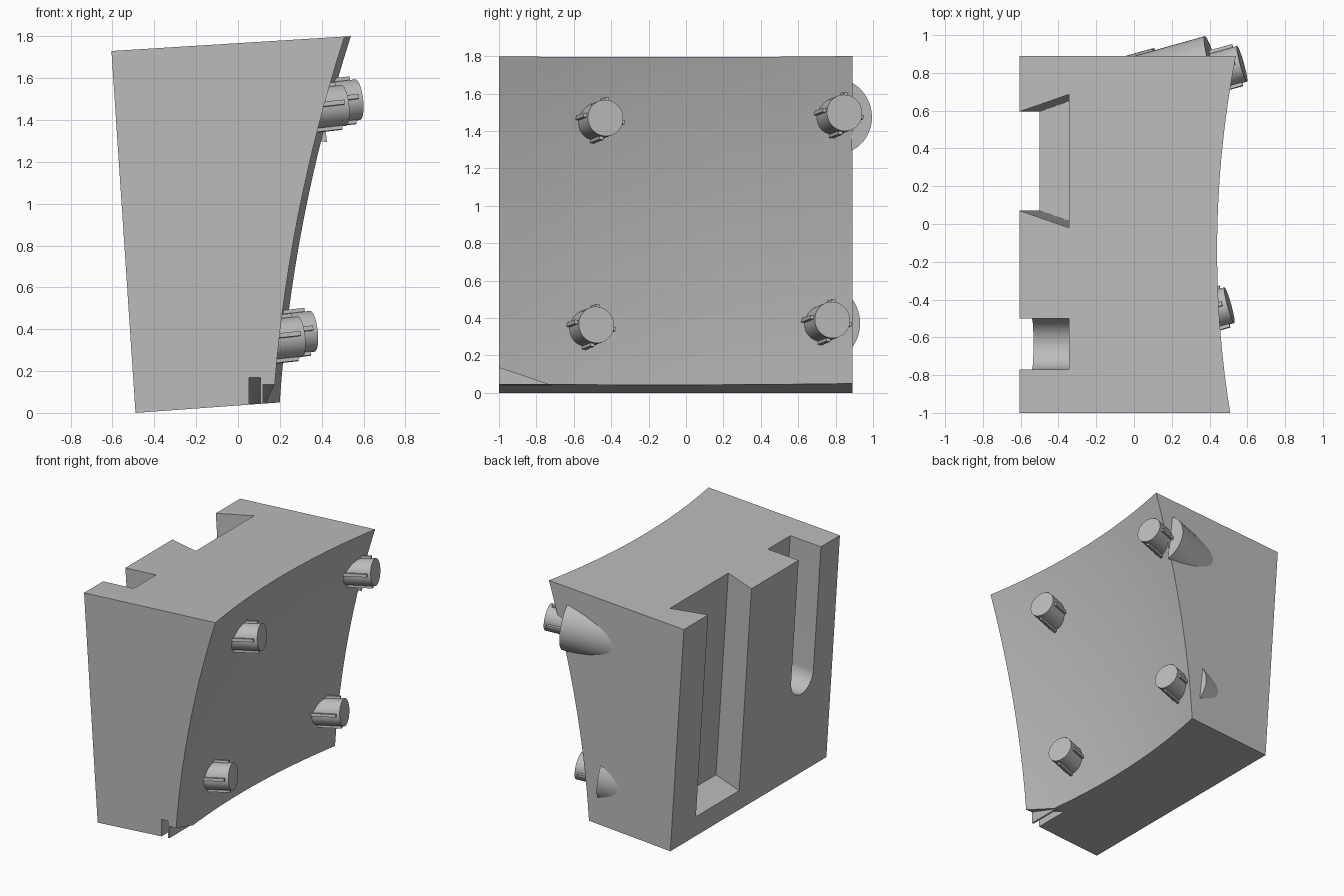
import bpy, bmesh, math
from mathutils import Vector

cube = bpy.data.objects.get("Cube")
if cube:
    bpy.data.objects.remove(cube, do_unlink=True)

grey = bpy.data.materials.new("plain_grey")
grey.use_nodes = True
grey.diffuse_color = (0.5, 0.5, 0.5, 1)
grey.node_tree.nodes["Principled BSDF"].inputs["Base Color"].default_value = grey.diffuse_color

FRONT, BACK, LEAN = -1.0, 0.89, 0.0665


def finish(name, bm):
    """Turn a bmesh into a grey object."""
    bmesh.ops.recalc_face_normals(bm, faces=bm.faces)
    mesh = bpy.data.meshes.new(name)
    bm.to_mesh(mesh)
    bm.free()
    mesh.materials.append(grey)
    obj = bpy.data.objects.new(name, mesh)
    bpy.context.collection.objects.link(obj)
    return obj


def smooth(obj):
    bpy.ops.object.select_all(action='DESELECT')
    obj.select_set(True)
    bpy.context.view_layer.objects.active = obj
    bpy.ops.object.shade_smooth_by_angle(angle=math.radians(30))


def hull(name, points):
    """Convex solid around the points, used as a cutter."""
    bm = bmesh.new()
    for p in points:
        bm.verts.new(p)
    bmesh.ops.convex_hull(bm, input=bm.verts)
    bmesh.ops.dissolve_limit(bm, angle_limit=0.01, verts=bm.verts, edges=bm.edges)
    return finish(name, bm)


def leaning(depth, y, z):
    """Point measured inward from the leaning flat side."""
    return (-0.49 - LEAN * z + depth, y, z + LEAN * depth)


def curved_x(y, z):
    """Hollow curved side of the block."""
    h = z - 0.05
    return 0.1 + 0.0674 * h + 0.0725 * h * h + 0.0938 * (y + 0.14) ** 2


# Block: rings from front to back, each with one curved side
def ring(y, steps=16):
    pts = [(-0.49, y, 0)]
    for j in range(steps + 1):
        z = 0.05 + 1.75 * j / steps
        x = curved_x(y, z)
        if j == 0:
            z = 0.0725 * (x + 0.49)
        elif j == steps:
            z = 1.73 + 0.062 * (x + 0.605)
        pts.append((x, y, z))
    return pts + [(-0.605, y, 1.73)]


bm = bmesh.new()
count = 24
rings = [[bm.verts.new(p) for p in ring(FRONT + (BACK - FRONT) * i / count)]
         for i in range(count + 1)]
for a, b in zip(rings, rings[1:]):
    for k in range(len(a)):
        n = (k + 1) % len(a)
        bm.faces.new((a[k], a[n], b[n], b[k]))
bm.faces.new(rings[0])
bm.faces.new(rings[-1])
bmesh.ops.dissolve_limit(bm, angle_limit=0.002, verts=bm.verts, edges=bm.edges)
block = finish("block", bm)

# Dovetail channel, open at the top
dovetail = []
for depth in (-0.1, 0.26):
    half = 0.262 + 0.35 * depth
    dovetail += [leaning(depth, 0.333 + s * half, z) for s in (-1, 1) for z in (0.155, 2)]

# Straight channel with a round lower end
round_slot = []
for depth in (-0.1, 0.26):
    round_slot += [leaning(depth, -0.635 + s * 0.135, 2) for s in (-1, 1)]
    for k in range(25):
        a = math.pi * k / 24
        round_slot.append(leaning(depth, -0.635 + 0.135 * math.cos(a), 0.77 - 0.135 * math.sin(a)))


# Broken lower front corner: tapering notches
def notch(x0, x1, top):
    return [(x, y, z) for x in (x0, x1)
            for y, z in ((-1.05, -0.1), (-1.05, top), (-1, top), (-0.72, 0.04), (-0.72, -0.1))]


cutters = [hull("dovetail_cutter", dovetail), hull("round_slot_cutter", round_slot),
           hull("inner_notch_cutter", notch(0.053, 0.107, 0.17)),
           hull("corner_notch_cutter", notch(0.12, 0.35, 0.135))]
bpy.context.view_layer.objects.active = block
for cutter in cutters:
    mod = block.modifiers.new(cutter.name, 'BOOLEAN')
    mod.operation, mod.solver, mod.object = 'DIFFERENCE', 'EXACT', cutter
    bpy.ops.object.modifier_apply(modifier=mod.name)
    bpy.data.objects.remove(cutter, do_unlink=True)
smooth(block)

AXIS = Vector((1, 0.28, 0.11)).normalized()
TURN = AXIS.to_track_quat('X', 'Z').to_matrix()


def add_rod(bm, radius, length):
    """Cylinder along x whose tip is at the origin."""
    made = bmesh.ops.create_cone(bm, cap_ends=True, segments=48, radius1=radius,
                                 radius2=radius, depth=length)
    for v in made["verts"]:
        v.co = Vector((v.co.z - length / 2, v.co.x, v.co.y))


# Pegs with four narrow ribs each
def peg(name, tip):
    bm = bmesh.new()
    add_rod(bm, 0.098, 0.32)
    for k in range(4):
        a = math.radians(80 + 90 * k)
        out = Vector((0, math.cos(a), math.sin(a)))
        side = Vector((0, -math.sin(a), math.cos(a)))
        for v in bmesh.ops.create_cube(bm, size=1)["verts"]:
            c = v.co.copy()
            v.co = Vector((-0.17 + 0.29 * c.x, 0, 0)) + out * (0.1 + 0.03 * c.y) + side * 0.022 * c.z
    bm.transform(TURN.to_4x4())
    bmesh.ops.translate(bm, vec=tip, verts=bm.verts)
    smooth(finish(name, bm))


peg("upper_front_peg", (0.505, -0.43, 1.47))
peg("upper_back_peg", (0.572, 0.848, 1.497))
peg("lower_front_peg", (0.295, -0.479, 0.364))
peg("lower_back_peg", (0.355, 0.783, 0.39))


# Sleeves breaking through the back face
def sleeve(name, tip, radius):
    bm = bmesh.new()
    add_rod(bm, radius, 0.65)
    bm.transform(TURN.to_4x4())
    bmesh.ops.translate(bm, vec=tip, verts=bm.verts)
    cut = bmesh.ops.bisect_plane(bm, geom=bm.verts[:] + bm.edges[:] + bm.faces[:],
                                 plane_co=(0, BACK - 0.004, 0), plane_no=(0, 1, 0),
                                 clear_inner=True)
    edges = [e for e in cut["geom_cut"] if isinstance(e, bmesh.types.BMEdge)]
    bmesh.ops.edgeloop_fill(bm, edges=edges)
    smooth(finish(name, bm))


sleeve("upper_sleeve", (0.43, 0.797, 1.48), 0.205)
sleeve("lower_sleeve", (0.16, 0.725, 0.378), 0.214)
